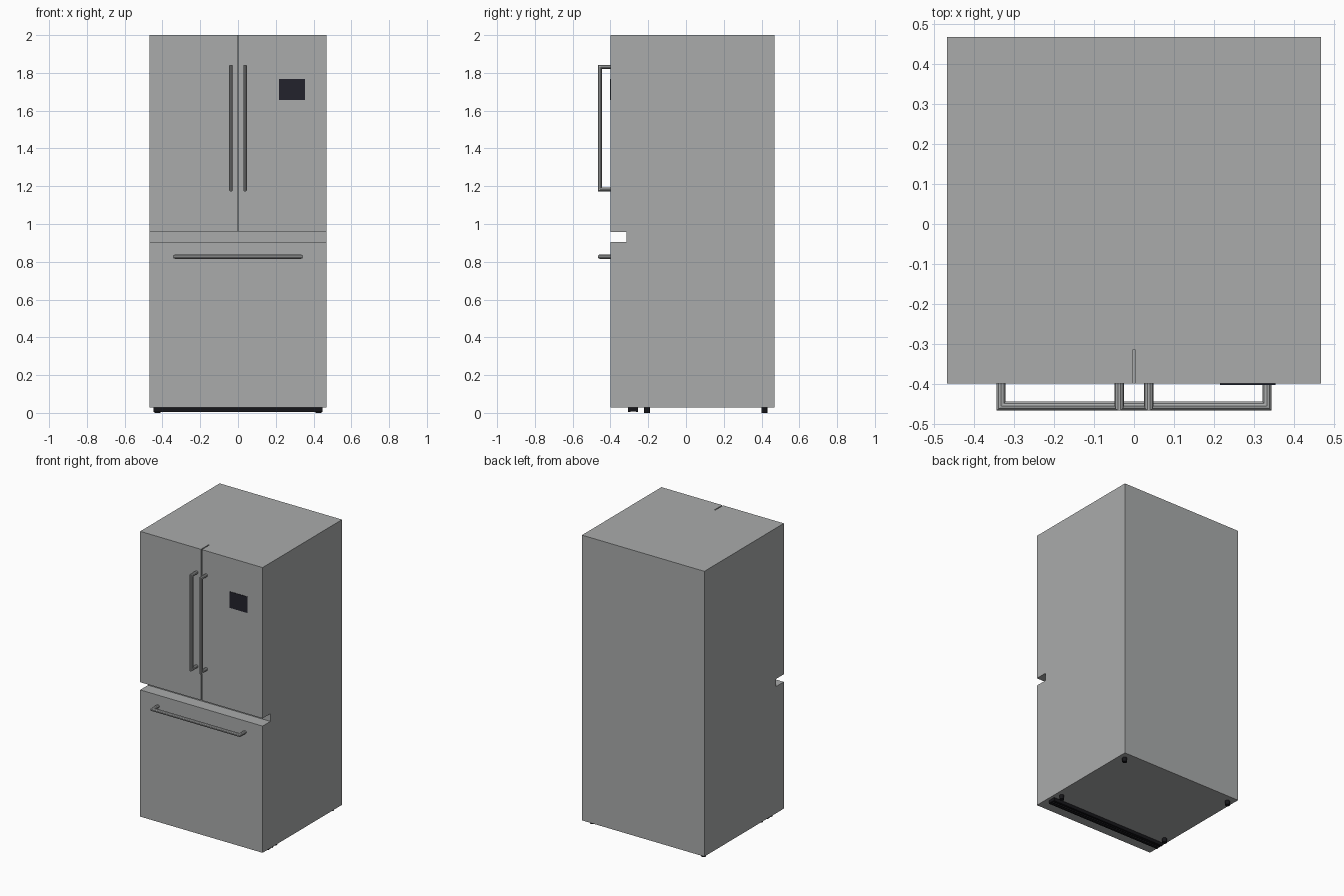
import bpy, bmesh, math
from mathutils import Vector

old = bpy.data.objects.get("Cube")
if old:
    bpy.data.objects.remove(old)


def material(name, r, g, b):
    m = bpy.data.materials.new(name)
    m.use_nodes = True
    m.diffuse_color = (r, g, b, 1)
    m.node_tree.nodes["Principled BSDF"].inputs["Base Color"].default_value = (r, g, b, 1)
    return m


steel = material("steel_grey", 0.4, 0.41, 0.41)
glass = material("dark_screen", 0.016, 0.016, 0.025)
rubber = material("black_plastic", 0.008, 0.008, 0.01)


def finish(name, bm, mat):
    bmesh.ops.recalc_face_normals(bm, faces=bm.faces)
    mesh = bpy.data.meshes.new(name)
    bm.to_mesh(mesh)
    bm.free()
    mesh.materials.append(mat)
    obj = bpy.data.objects.new(name, mesh)
    bpy.context.collection.objects.link(obj)
    return obj


def box(name, lo, hi, mat):
    bm = bmesh.new()
    bmesh.ops.create_cube(bm, size=1)
    for v in bm.verts:
        v.co = [(a + b) / 2 + c * (b - a) for a, b, c in zip(lo, hi, v.co)]
    return finish(name, bm, mat)


def handle(name, start, end, reach=0.056, radius=0.0115, sides=10):
    """Mitred U-shaped tube standing off the front by reach."""
    start, end = Vector(start), Vector(end)
    along, out = (end - start).normalized(), Vector((0, -1, 0))
    across = along.cross(out)
    stations = [(start, along), (start + out * reach, along - out),
                (end + out * reach, -along - out), (end, -along)]
    bm = bmesh.new()
    rings = []
    for point, inward in stations:
        ring = []
        for i in range(sides):
            t = math.tau * (i + 0.5) / sides
            offset = inward * math.cos(t) + across * math.sin(t)
            ring.append(bm.verts.new(point + offset * radius))
        rings.append(ring)
    for a, b in zip(rings, rings[1:]):
        for i in range(sides):
            j = (i + 1) % sides
            bm.faces.new((a[i], a[j], b[j], b[i]))
    bm.faces.new(rings[0])
    bm.faces.new(rings[-1])
    return finish(name, bm, steel)


# Cabinet with the drawer groove and the gap between the doors cut in
W, FRONT, BACK, RECESS = 0.468, -0.4, 0.468, -0.315
cabinet = box("cabinet", (-W, FRONT, 0.028), (W, BACK, 2), steel)
cutters = [
    box("drawer_groove_cutter", (-1, -1, 0.904), (1, RECESS, 0.957), steel),
    box("door_gap_cutter", (-0.0035, -1, 0.93), (0.0035, RECESS, 2.1), steel),
]
bpy.context.view_layer.objects.active = cabinet
for cutter in cutters:
    cutter.hide_render = True
    mod = cabinet.modifiers.new("cut", "BOOLEAN")
    mod.operation, mod.solver, mod.object = "DIFFERENCE", "EXACT", cutter
    bpy.ops.object.modifier_apply(modifier=mod.name)
    bpy.data.objects.remove(cutter)

# Handles
for side, x in (("left", 0.037), ("right", -0.037)):
    handle(side + "_door_handle", (x, FRONT, 1.183), (x, FRONT, 1.832))
handle("drawer_handle", (-0.333, FRONT, 0.827), (0.333, FRONT, 0.827))

# Display on the left door
box("display_panel", (0.216, FRONT - 0.003, 1.656), (0.354, FRONT + 0.002, 1.768), glass)

# Toe grille: two rails joined by a row of ribs
for name, y in (("front", -0.306), ("rear", -0.265)):
    box(name + "_grille_rail", (-0.447, y, 0.005), (0.447, y + 0.012, 0.03), rubber)
rib = box("grille_ribs", (-0.447, -0.3, 0.008), (-0.437, -0.26, 0.03), rubber)
row = rib.modifiers.new("row", "ARRAY")
row.count = 45
row.use_relative_offset = False
row.use_constant_offset = True
row.constant_offset_displace = (0.0201, 0, 0)

# Feet
for end, y in (("front", -0.206), ("back", 0.415)):
    for side, x in (("left", 0.425), ("right", -0.425)):
        bm = bmesh.new()
        bmesh.ops.create_cone(bm, cap_ends=True, segments=12, radius1=0.016,
                              radius2=0.016, depth=0.03)
        bmesh.ops.translate(bm, verts=bm.verts, vec=(x, y, 0.015))
        finish(end + "_" + side + "_foot", bm, rubber)
